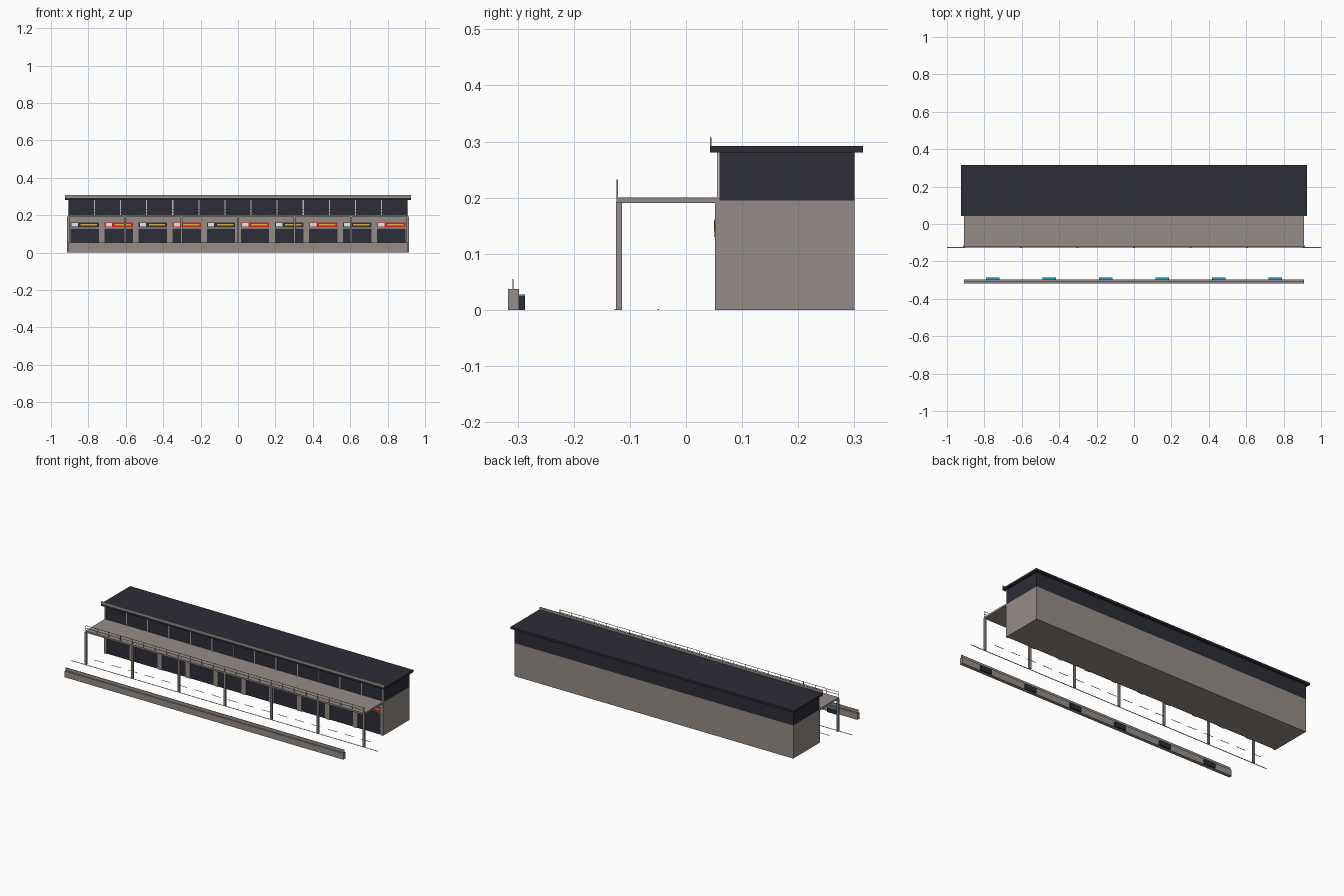
import bpy

cube = bpy.data.objects.get("Cube")
if cube:
    bpy.data.objects.remove(cube, do_unlink=True)


def material(name, r, g, b):
    m = bpy.data.materials.new(name)
    m.use_nodes = True
    m.diffuse_color = (r, g, b, 1)
    bsdf = next(n for n in m.node_tree.nodes if n.type == 'BSDF_PRINCIPLED')
    bsdf.inputs["Base Color"].default_value = (r, g, b, 1)
    return m


grey = material("concrete grey", 0.30, 0.265, 0.245)
dark = material("dark slate", 0.026, 0.026, 0.038)
pale = material("pale metal", 0.55, 0.55, 0.55)
white = material("white", 0.8, 0.8, 0.8)
red = material("red", 0.6, 0.015, 0.012)
yellow = material("yellow", 0.72, 0.45, 0.04)
blue = material("screen blue", 0.02, 0.35, 0.58)


def boxes(name, mat, extents):
    """One object made of boxes, each given as (x0, x1, y0, y1, z0, z1)."""
    verts, faces = [], []
    for x0, x1, y0, y1, z0, z1 in extents:
        n = len(verts)
        for z in (z0, z1):
            verts += [(x0, y0, z), (x1, y0, z), (x1, y1, z), (x0, y1, z)]
        faces.append((n + 3, n + 2, n + 1, n))
        faces.append((n + 4, n + 5, n + 6, n + 7))
        for i in range(4):
            j = (i + 1) % 4
            faces.append((n + i, n + j, n + 4 + j, n + 4 + i))
    mesh = bpy.data.meshes.new(name)
    mesh.from_pydata(verts, [], faces)
    mesh.materials.append(mat)
    ob = bpy.data.objects.new(name, mesh)
    bpy.context.collection.objects.link(ob)
    return ob


def spread(count, half):
    """Evenly spaced positions from -half to half."""
    return [-half + 2 * half * i / (count - 1) for i in range(count)]


HALF = 0.91
BAYS = 10
PITCH = 2 * HALF / BAYS
DOOR = 0.076

# Main building
boxes("ground_floor", grey, [(-HALF, HALF, 0.06, 0.30, 0, 0.195)])
boxes("upper_floor", dark, [(-HALF, HALF, 0.06, 0.30, 0.195, 0.28)])
boxes("roof", dark, [(-0.925, 0.925, 0.043, 0.315, 0.28, 0.292)])
boxes("roof_parapet", grey, [(-0.925, 0.925, 0.043, 0.0455, 0.292, 0.307)])
boxes("window_mullions", pale,
      [(x - 0.003, x + 0.003, 0.055, 0.06, 0.2, 0.28) for x in spread(14, 0.907)])

# Garage fronts
centres = [-HALF + PITCH * (i + 0.5) for i in range(BAYS)]
boxes("garage_doors", dark,
      [(c - DOOR, c + DOOR, 0.057, 0.06, 0, 0.135) for c in centres])
edges = [-HALF + PITCH * i for i in range(BAYS + 1)]
gap = PITCH / 2 - DOOR
boxes("garage_piers", grey,
      [(max(x - gap, -HALF), min(x + gap, HALF), 0.052, 0.06, 0, 0.195) for x in edges])
boxes("garage_lintel", grey, [(-HALF, HALF, 0.054, 0.06, 0.162, 0.195)])

# Signs above the doors, alternating colours
for name, mat, group in (("dark_signs", dark, centres[::2]),
                         ("red_signs", red, centres[1::2])):
    boxes(name, mat, [(c - DOOR, c + DOOR, 0.051, 0.057, 0.133, 0.162) for c in group])
boxes("sign_panels", white,
      [(c - 0.07, c - 0.036, 0.0495, 0.051, 0.14, 0.158) for c in centres])
boxes("sign_stripes", yellow,
      [(c - 0.022, c + 0.066, 0.0495, 0.051, 0.146, 0.154) for c in centres])
boxes("sign_trims", pale,
      [(c - DOOR, c + DOOR, 0.0495, 0.057, 0.130, 0.134) for c in centres])

# Canopy with columns and railing
boxes("canopy", grey, [(-HALF, HALF, -0.124, 0.06, 0.19, 0.2)])
boxes("canopy_columns", grey,
      [(x - 0.006, x + 0.006, -0.125, -0.114, 0, 0.192) for x in spread(7, 0.907)])
rails = [(-HALF, HALF, -0.1235, -0.1215, z - 0.001, z + 0.001) for z in (0.216, 0.231)]
rails += [(x - 0.001, x + 0.001, -0.1235, -0.1215, 0.2, 0.232) for x in spread(25, 0.908)]
boxes("canopy_railing", grey, rails)

# Lane markings
boxes("lane_line", white, [(-1, 1, -0.127, -0.122, 0, 0.0015)])
boxes("lane_dashes", yellow,
      [(x - 0.03, x + 0.03, -0.051, -0.048, 0, 0.0015) for x in spread(17, 0.87)])

# Pit wall with screen stands behind it
boxes("pit_wall", grey, [(-HALF, HALF, -0.317, -0.298, 0, 0.037)])
boxes("wall_fence", grey, [(-HALF, HALF, -0.3095, -0.307, 0.037, 0.055)])
stands = spread(6, 0.756)
boxes("stands", dark,
      [(x - 0.036, x + 0.036, -0.298, -0.287, 0, 0.025) for x in stands])
boxes("stand_screens", blue,
      [(x - 0.036, x + 0.036, -0.298, -0.287, 0.025, 0.027) for x in stands])
